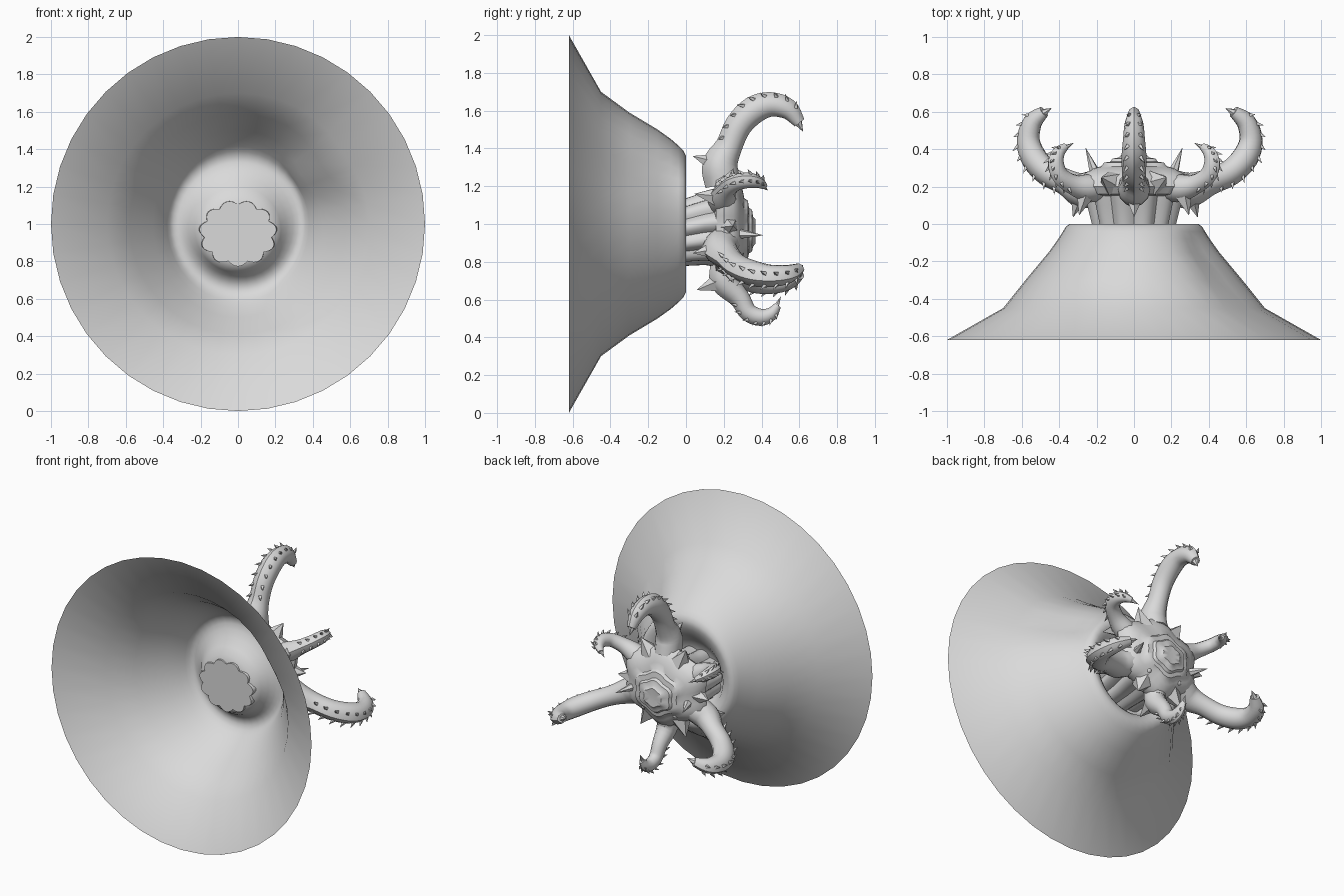
import bpy, bmesh, math, random
from mathutils import Vector

if "Cube" in bpy.data.objects:
    bpy.data.objects.remove(bpy.data.objects["Cube"])

random.seed(4)
grey = bpy.data.materials.new("light grey")
grey.diffuse_color = (0.7, 0.7, 0.7, 1)
grey.use_nodes = True
grey.node_tree.nodes["Principled BSDF"].inputs["Base Color"].default_value = grey.diffuse_color


def finish(bm, name, angle=40):
    bmesh.ops.recalc_face_normals(bm, faces=bm.faces)
    me = bpy.data.meshes.new(name)
    bm.to_mesh(me)
    bm.free()
    me.materials.append(grey)
    ob = bpy.data.objects.new(name, me)
    bpy.context.collection.objects.link(ob)
    bpy.ops.object.select_all(action='DESELECT')
    ob.select_set(True)
    bpy.context.view_layer.objects.active = ob
    bpy.ops.object.shade_smooth_by_angle(angle=math.radians(angle))
    return ob


def loft(bm, rings, cap_start=False, cap_end=False):
    vs = [[bm.verts.new(p) for p in ring] for ring in rings]
    n = len(vs[0])
    for a, b in zip(vs, vs[1:]):
        for i in range(n):
            j = (i + 1) % n
            bm.faces.new((a[i], a[j], b[j], b[i]))
    if cap_start:
        bm.faces.new(vs[0])
    if cap_end:
        bm.faces.new(vs[-1])


def ring(y, rx, rz, zc, n, shape=lambda a: 1.0):
    out = []
    for i in range(n):
        a = 2 * math.pi * i / n
        s = shape(a)
        out.append((rx * s * math.cos(a), y, zc + rz * s * math.sin(a)))
    return out


def spike(bm, base, tip, r, n=5):
    """Pointed cone from base to tip."""
    base, tip = Vector(base), Vector(tip)
    d = (tip - base).normalized()
    u = d.orthogonal().normalized()
    w = d.cross(u)
    vs = [bm.verts.new(base + r * (u * math.cos(2 * math.pi * i / n)
                                   + w * math.sin(2 * math.pi * i / n))) for i in range(n)]
    t = bm.verts.new(tip)
    for i in range(n):
        bm.faces.new((vs[i], vs[(i + 1) % n], t))
    bm.faces.new(vs)


def polar(angle, r, y, side=0.0):
    """Point at radius r around the y axis, shifted sideways."""
    a = math.radians(angle)
    return Vector((r * math.cos(a) - side * math.sin(a), y,
                   0.99 + r * math.sin(a) + side * math.cos(a)))


def smooth_path(pts, steps=4):
    """Catmull-Rom through (r, y, radius) points."""
    p = [Vector(q) for q in pts]
    p = [2 * p[0] - p[1]] + p + [2 * p[-1] - p[-2]]
    out = []
    for i in range(1, len(p) - 2):
        a, b, c, d = p[i - 1:i + 3]
        for k in range(steps):
            t = k / steps
            out.append(0.5 * (2 * b + (c - a) * t + (2 * a - 5 * b + 4 * c - d) * t * t
                              + (3 * b - a - 3 * c + d) * t ** 3))
    return out + [p[-2]]


def tentacle(name, angle, pts, thorn):
    bm = bmesh.new()
    path = smooth_path(pts)
    rings = []
    for i, q in enumerate(path):
        t = path[min(i + 1, len(path) - 1)] - path[max(i - 1, 0)]
        t = Vector((t.x, t.y)).normalized()
        out = Vector((t.y, -t.x))            # outer side of the curl
        sec = []
        for k in range(12):
            c, s = math.cos(k * math.pi / 6), math.sin(k * math.pi / 6)
            rad = q.z * (1.1 if k == 0 else 1)
            sec.append(polar(angle, q.x + out.x * c * rad, q.y + out.y * c * rad,
                             0.95 * s * q.z))
        rings.append(sec)
        # paired thorns along the outer side, leaning back
        if 8 <= i < len(path) - 2 and i % 2:
            for sd in (-1, 1):
                f = random.uniform(0.7, 1.1) * thorn
                b = Vector((q.x, q.y)) + out * q.z * 0.75
                e = b + out * f - t * f * 0.9
                spike(bm, polar(angle, b.x, b.y, sd * 0.5 * q.z),
                      polar(angle, e.x, e.y, sd * 0.85 * q.z), thorn * 0.5, 4)
    loft(bm, rings, True, True)
    # hooked claw on the tip
    q, t = path[-1], (path[-1] - path[-3]).normalized()
    spike(bm, polar(angle, q.x - t.x * 0.03, q.y - t.y * 0.03),
          polar(angle, q.x + t.x * 0.035 - 0.02, q.y + t.y * 0.035), q.z * 1.1, 6)
    # root claw reaching to the bell
    b = path[4]
    spike(bm, polar(angle, b.x + .01, b.y - 0.03), polar(angle, b.x + 0.05, b.y - 0.15), 0.055, 5)
    finish(bm, name)


def dent(depth):
    """Shallow valley pressed into the upper right of the bell."""
    return lambda a: 1 - depth * math.exp(-((math.degrees(a) - 34) / 15) ** 2)


# Flared bell, open at the front, with a domed floor bulging forwards
bm = bmesh.new()
bell = [(-.62, 1, 1, 1, 0), (-.45, .70, .70, 1, .03), (-.30, .58, .59, 1, .07),
        (-.15, .455, .50, 1, .09), (-.08, .405, .45, 1, .06), (-.04, .38, .415, 1, .03),
        (-.015, .365, .39, 1, 0), (0, .345, .36, 1, 0), (0, .32, .33, 1, 0),
        (-.012, .295, .30, .995, 0), (-.035, .26, .265, .985, 0), (-.075, .23, .23, .97, 0),
        (-.11, .20, .195, .96, 0), (-.125, .15, .15, .95, 0)]
loft(bm, [ring(y, rx, rz, zc, 40, dent(d)) for y, rx, rz, zc, d in bell], False, True)
finish(bm, "flared_bell", 60)

# Fluted neck with a scalloped front cap
bm = bmesh.new()
flute = lambda a: 0.88 + 0.13 * abs(math.sin(5.5 * a + 0.8))
neck = [(-.13, .205, .175, .95), (-.05, .215, .175, .955), (0, .225, .18, .96),
        (.10, .25, .195, .98), (.20, .275, .22, .99)]
loft(bm, [ring(y, rx, rz, zc, 88, flute) for y, rx, rz, zc in neck], True, True)
finish(bm, "fluted_neck", 35)

# Six-cornered head with a terraced mound on its back
bm = bmesh.new()
lobed = lambda a: 1 + 0.07 * math.cos(6 * (a - math.pi / 6))
head = [(.15, .22, 1.0), (.16, .28, 1.0), (.20, .31, 1.0), (.25, .295, .995),
        (.28, .255, .985), (.30, .215, .98), (.308, .18, .97), (.328, .165, .97),
        (.333, .13, .965), (.350, .118, .965), (.355, .085, .96), (.368, .07, .96),
        (.365, .03, .96)]
loft(bm, [ring(y, r, r * .87, zc, 36, lobed) for y, r, zc in head], True, True)
finish(bm, "terraced_head", 45)

# Flared collar points between the arms, and two side horns
bm = bmesh.new()
for a in (0, 60, 120, 180, 240, 300):
    spike(bm, polar(a, .23, .22), polar(a, .35, .25), .07)
for sx in (-1, 1):
    spike(bm, (sx * .20, .25, .95), (sx * .26, .41, .94), .035, 6)
finish(bm, "head_spikes")

# Round eyes low on the head
bm = bmesh.new()
for sx in (-1, 1):
    r = bmesh.ops.create_uvsphere(bm, u_segments=12, v_segments=8, radius=.02)
    bmesh.ops.translate(bm, verts=r["verts"], vec=(sx * .12, .285, .84))
finish(bm, "eyes", 60)

# Three long and three short curling arms
long_arm = [(.22, .20, .09), (.32, .185, .09), (.42, .23, .068), (.53, .28, .068),
            (.61, .36, .07), (.64, .45, .062), (.615, .54, .052), (.545, .60, .03)]
side_arm = [(r * (1.06 if r > .4 else 1), y, w) for r, y, w in long_arm]
short_arm = [(.20, .20, .07), (.29, .195, .07), (.38, .215, .052), (.455, .26, .046),
             (.482, .325, .043), (.465, .38, .034), (.42, .415, .018)]
low_arm = [(r, y + 0.06 * (r > .3) + 0.01, w) for r, y, w in short_arm]
tentacle("top_long_arm", 90, long_arm, .028)
tentacle("right_long_arm", -23, side_arm, .028)
tentacle("left_long_arm", 208, long_arm, .028)
for nm, a in (("right", 30), ("left", 150)):
    tentacle(nm + "_short_arm", a, short_arm, .024)
tentacle("bottom_short_arm", 270, low_arm, .024)
